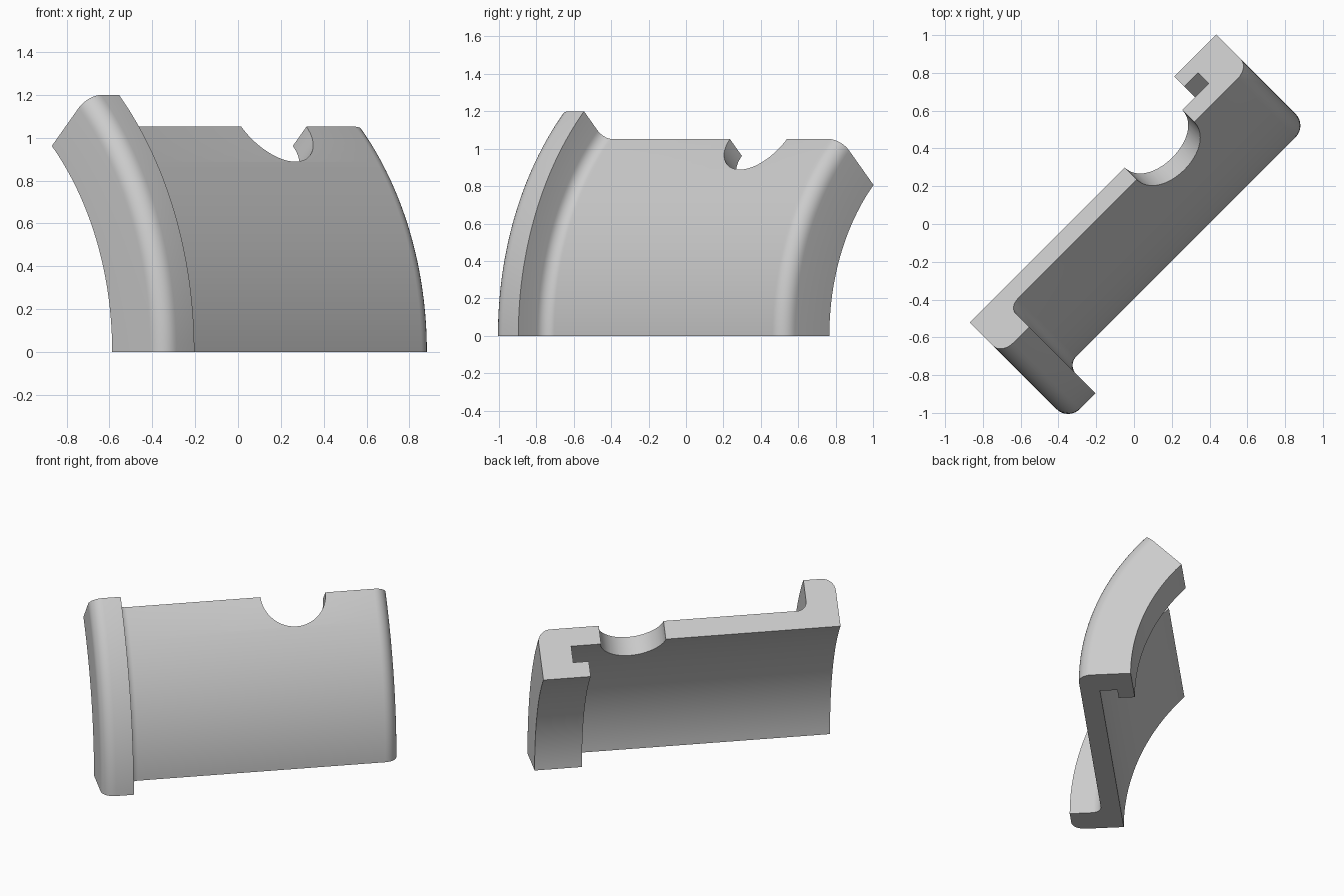
import bpy, bmesh, math
from mathutils import Matrix, Vector

cube = bpy.data.objects.get("Cube")
if cube:
    bpy.data.objects.remove(cube, do_unlink=True)

SWEEP = math.radians(45)
AXIS_OFFSET = -1.207          # swing axis, measured across the shell
INNER, OUTER, RIM, LIP = 1.36, 1.487, 1.697, 1.14
LEFT, RIGHT = -0.983, 1.017

grey = bpy.data.materials.new("plain grey")
grey.use_nodes = True
colour = (0.6, 0.6, 0.6, 1)
grey.diffuse_color = colour
grey.node_tree.nodes["Principled BSDF"].inputs["Base Color"].default_value = colour

# Local frame: x along the shell, y across it; turned 45 degrees about z
turn = Matrix.Rotation(math.radians(45), 4, "Z")


def arc(cx, cr, radius, start, end, steps=8):
    """Points of a rounded corner in the (length, radius) plane."""
    angles = [math.radians(start + (end - start) * i / steps) for i in range(steps + 1)]
    return [(cx + radius * math.cos(a), cr + radius * math.sin(a)) for a in angles]


def make_object(name, bm):
    bmesh.ops.recalc_face_normals(bm, faces=bm.faces)
    mesh = bpy.data.meshes.new(name)
    bm.to_mesh(mesh)
    bm.free()
    mesh.materials.append(grey)
    obj = bpy.data.objects.new(name, mesh)
    bpy.context.collection.objects.link(obj)
    return obj


# Cross-section: raised rim at one end, hooked lip at the other
rnd, fil = 0.087, 0.065
rim_face = -0.778
profile = [(LEFT, INNER)]
profile += arc(LEFT + rnd, RIM - rnd, rnd, 180, 90)
profile += [(rim_face, RIM)]
profile += arc(rim_face + fil, OUTER + fil, fil, 180, 270)
profile += arc(RIGHT - rnd, OUTER - rnd, rnd, 90, 0)
profile += [(RIGHT, LIP), (0.703, LIP), (0.703, 1.246), (0.806, 1.246), (0.806, INNER)]

# Shell: the section swept an eighth of a turn
bm = bmesh.new()
verts = [bm.verts.new((u, -(r + AXIS_OFFSET), 0)) for u, r in profile]
face = bm.faces.new(verts)
centre = Vector((0, -AXIS_OFFSET, 0))
steps = 32
rings = [verts]
for i in range(1, steps + 1):
    rot = Matrix.Rotation(-SWEEP * i / steps, 3, "X")
    rings.append([bm.verts.new(centre + rot @ (v.co - centre)) for v in verts])
for a, b in zip(rings, rings[1:]):
    for i in range(len(verts)):
        j = (i + 1) % len(verts)
        bm.faces.new((a[i], a[j], b[j], b[i]))
bm.faces.new(rings[-1])
shell = make_object("curved_shell", bm)

# Round notch through the upper edge, drilled along the radius
bm = bmesh.new()
bmesh.ops.create_cone(bm, cap_ends=True, segments=64, radius1=0.215, radius2=0.215, depth=0.8)
radial = Vector((0, -math.cos(SWEEP), math.sin(SWEEP)))
bm.transform(Matrix.Translation(centre + radial * 1.45 + Vector((0.392, 0, 0)))
             @ radial.to_track_quat("Z", "Y").to_matrix().to_4x4())
cutter = make_object("notch_cutter", bm)
cutter.hide_render = True

for obj in (shell, cutter):
    obj.data.transform(turn)

cut = shell.modifiers.new("notch", "BOOLEAN")
cut.operation = "DIFFERENCE"
cut.solver = "EXACT"
cut.object = cutter
bpy.context.view_layer.objects.active = shell
shell.select_set(True)
bpy.ops.object.modifier_apply(modifier=cut.name)
bpy.data.objects.remove(cutter, do_unlink=True)

bpy.ops.object.shade_smooth_by_angle(angle=math.radians(30))
